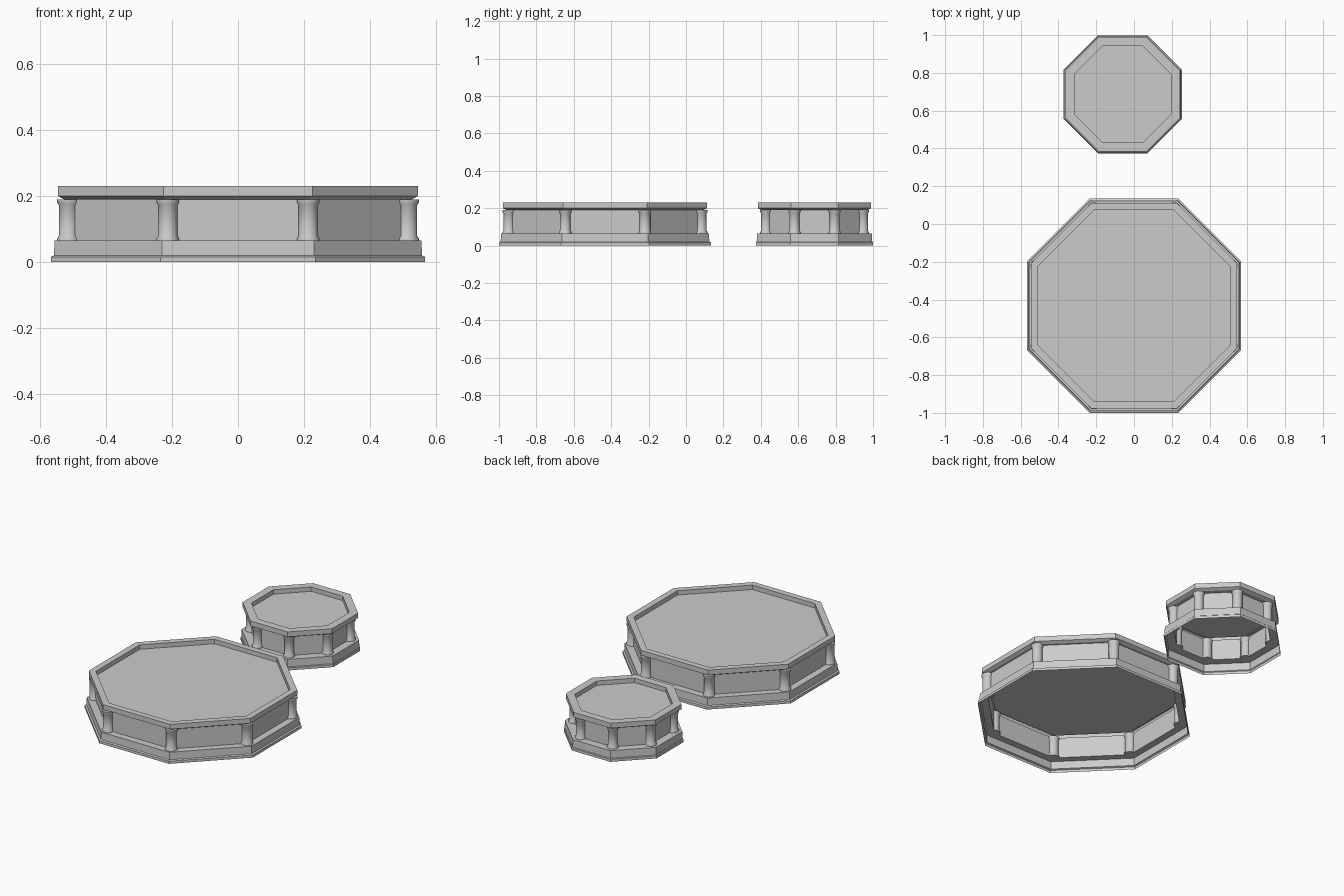
import bpy, bmesh
from math import pi, cos, sin

if "Cube" in bpy.data.objects:
    bpy.data.objects.remove(bpy.data.objects["Cube"], do_unlink=True)

stone = bpy.data.materials.new("grey stone")
stone.use_nodes = True
stone.diffuse_color = (0.6, 0.6, 0.6, 1)
stone.node_tree.nodes["Principled BSDF"].inputs["Base Color"].default_value = (0.6, 0.6, 0.6, 1)


def lathe(bm, profile, sides, centre=(0, 0), turn=0.0):
    """Sweep a (radius, height) profile round a vertical axis."""
    rings = []
    for r, z in profile:
        rings.append([bm.verts.new((centre[0] + r * cos(turn + 2 * pi * i / sides),
                                    centre[1] + r * sin(turn + 2 * pi * i / sides), z))
                      for i in range(sides)])
    for low, high in zip(rings, rings[1:]):
        for i in range(sides):
            j = (i + 1) % sides
            bm.faces.new((low[i], low[j], high[j], high[i]))
    return rings


def finish(bm, name, location, smooth=False):
    mesh = bpy.data.meshes.new(name)
    bm.to_mesh(mesh)
    bm.free()
    mesh.materials.append(stone)
    obj = bpy.data.objects.new(name, mesh)
    obj.location = location
    bpy.context.collection.objects.link(obj)
    if smooth:
        bpy.ops.object.select_all(action='DESELECT')
        obj.select_set(True)
        bpy.context.view_layer.objects.active = obj
        bpy.ops.object.shade_smooth_by_angle(angle=0.7)


def basin(name, location, slab, plinth, wall, cap, rim, column):
    corner = 1 / cos(pi / 8)
    # Hollow octagonal shell: slab, plinth, wall, overhanging cap, sunken floor
    profile = [(slab, 0), (slab, 0.016), (plinth + 0.002, 0.02), (plinth, 0.065),
               (wall, 0.065), (wall, 0.19), (cap - 0.018, 0.19), (cap, 0.2),
               (cap, 0.23), (rim, 0.23), (rim, 0.203)]
    bm = bmesh.new()
    rings = lathe(bm, [(a * corner, z) for a, z in profile], 8, turn=pi / 8)
    bm.faces.new(rings[-1])
    finish(bm, name + "_shell", location)

    # Round columns with flared ends on the wall corners
    bm = bmesh.new()
    flare = column + 0.005
    shape = [(flare, 0.065), (flare, 0.072), (column, 0.08), (column, 0.172),
             (flare, 0.18), (flare, 0.19)]
    for i in range(8):
        angle = pi / 8 + i * pi / 4
        place = (wall * corner * cos(angle), wall * corner * sin(angle))
        ends = lathe(bm, shape, 16, place)
        bm.faces.new(ends[0][::-1])
        bm.faces.new(ends[-1])
    finish(bm, name + "_columns", location, smooth=True)


basin("large_basin", (0, -0.433, 0), 0.567, 0.556, 0.514, 0.545, 0.508, 0.029)
basin("small_basin", (-0.06, 0.687, 0), 0.313, 0.307, 0.259, 0.302, 0.256, 0.027)
